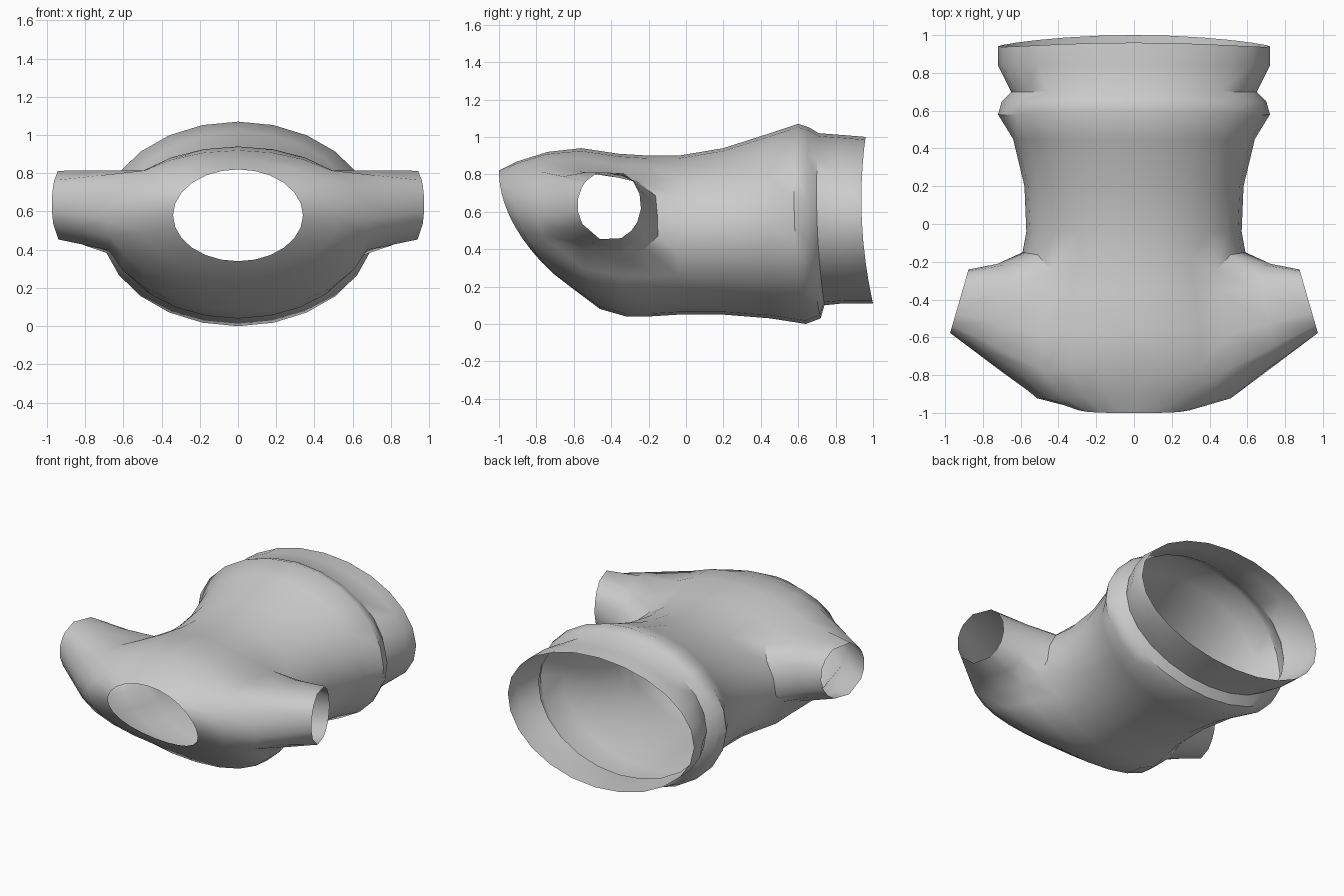
import bpy, bmesh, math

if "Cube" in bpy.data.objects:
    bpy.data.objects.remove(bpy.data.objects["Cube"])

N = 24  # points around the body; 15 degrees each

# body stations, hem to neck: y at top, y at side, y at bottom, half width, z top, z bottom
STATIONS = [
    (0.96, 0.94, 1.00, 0.72, 1.00, 0.11),
    (0.84, 0.84, 0.84, 0.72, 1.01, 0.11),
    (0.71, 0.70, 0.74, 0.65, 1.02, 0.10),
    (0.66, 0.65, 0.72, 0.70, 1.05, 0.03),
    (0.60, 0.58, 0.64, 0.72, 1.07, 0.00),
    (0.45, 0.45, 0.45, 0.64, 1.02, 0.03),
    (0.20, 0.20, 0.20, 0.58, 0.94, 0.05),
    (-0.04, -0.04, -0.04, 0.57, 0.90, 0.05),
    (-0.20, -0.15, -0.20, 0.59, 0.90, 0.04),
    (-0.36, -0.36, -0.32, 0.65, 0.91, 0.04),
    (-0.56, -0.58, -0.46, 0.70, 0.94, 0.08),
    (-0.74, -0.79, -0.62, 0.69, 0.92, 0.20),
    (-0.90, -0.905, -0.71, 0.53, 0.87, 0.27),
    (-1.00, -0.945, -0.78, 0.34, 0.82, 0.34),
]
ARM_ROWS = (8, 11)   # stations spanned by the arm opening
ARM_COLS = (-1, 3)   # angular steps spanned by the arm opening


def section_point(st, k):
    yt, ys, yb, w, zt, zb = st
    a = 2 * math.pi * k / N
    c, s = math.cos(a), math.sin(a)
    mid = (yt + yb) / 2
    y = mid + (yt - yb) / 2 * s + (ys - mid) * c * c
    return (w * c, y, (zt + zb) / 2 + (zt - zb) / 2 * s)


bm = bmesh.new()
rings = [[bm.verts.new(section_point(st, k)) for k in range(N)] for st in STATIONS]

# torso tube, leaving both arm openings free
r0, r1 = ARM_ROWS
c0, c1 = ARM_COLS
right_cols = {k % N for k in range(c0, c1)}
left_cols = {(N // 2 - 1 - k) % N for k in range(c0, c1)}
for r in range(len(rings) - 1):
    for k in range(N):
        if r0 <= r < r1 and k in right_cols | left_cols:
            continue
        j = (k + 1) % N
        bm.faces.new((rings[r][k], rings[r][j], rings[r + 1][j], rings[r + 1][k]))


# short sleeves bridged from each arm opening to an oval cuff
def sleeve(side):
    loop = [(r0, k) for k in range(c0, c1)]
    loop += [(r, c1) for r in range(r0, r1)]
    loop += [(r1, k) for k in range(c1, c0, -1)]
    loop += [(r, c0) for r in range(r1, r0, -1)]
    root = [rings[r][(k if side > 0 else N // 2 - k) % N] for r, k in loop]
    n = len(root)
    # round off the rear corners of the opening
    for (r, k), v in zip(loop, root):
        if r == r0 and k in ARM_COLS:
            v.co.y -= 0.07
            v.co.z += 0.04 if k == c0 else -0.02
            v.co.x += side * 0.02
    cy = sum(v.co.y for v in root) / n
    cz = sum(v.co.z for v in root) / n
    prev = root
    for t in (0.5, 1.0):
        ring = []
        for v in root:
            a = math.atan2((v.co.z - cz) / 0.24, (v.co.y - cy) / 0.31)
            y, z = -0.41 + 0.17 * math.cos(a), 0.635 + 0.19 * math.sin(a)
            x = side * (0.925 - 0.29 * (y + 0.41))
            ty = t if y < -0.41 else t ** 0.6
            ring.append(bm.verts.new((v.co.x + (x - v.co.x) * t,
                                      v.co.y + (y - v.co.y) * ty,
                                      v.co.z + (z - v.co.z) * t)))
        for i in range(n):
            j = (i + 1) % n
            bm.faces.new((prev[i], prev[j], ring[j], ring[i]))
        prev = ring


for side in (1, -1):
    sleeve(side)

bmesh.ops.recalc_face_normals(bm, faces=bm.faces)
mesh = bpy.data.meshes.new("shirt")
bm.to_mesh(mesh)
bm.free()
shirt = bpy.data.objects.new("shirt", mesh)
bpy.context.collection.objects.link(shirt)
bpy.context.view_layer.objects.active = shirt
shirt.select_set(True)
bpy.ops.object.shade_smooth_by_angle(angle=math.radians(45))
